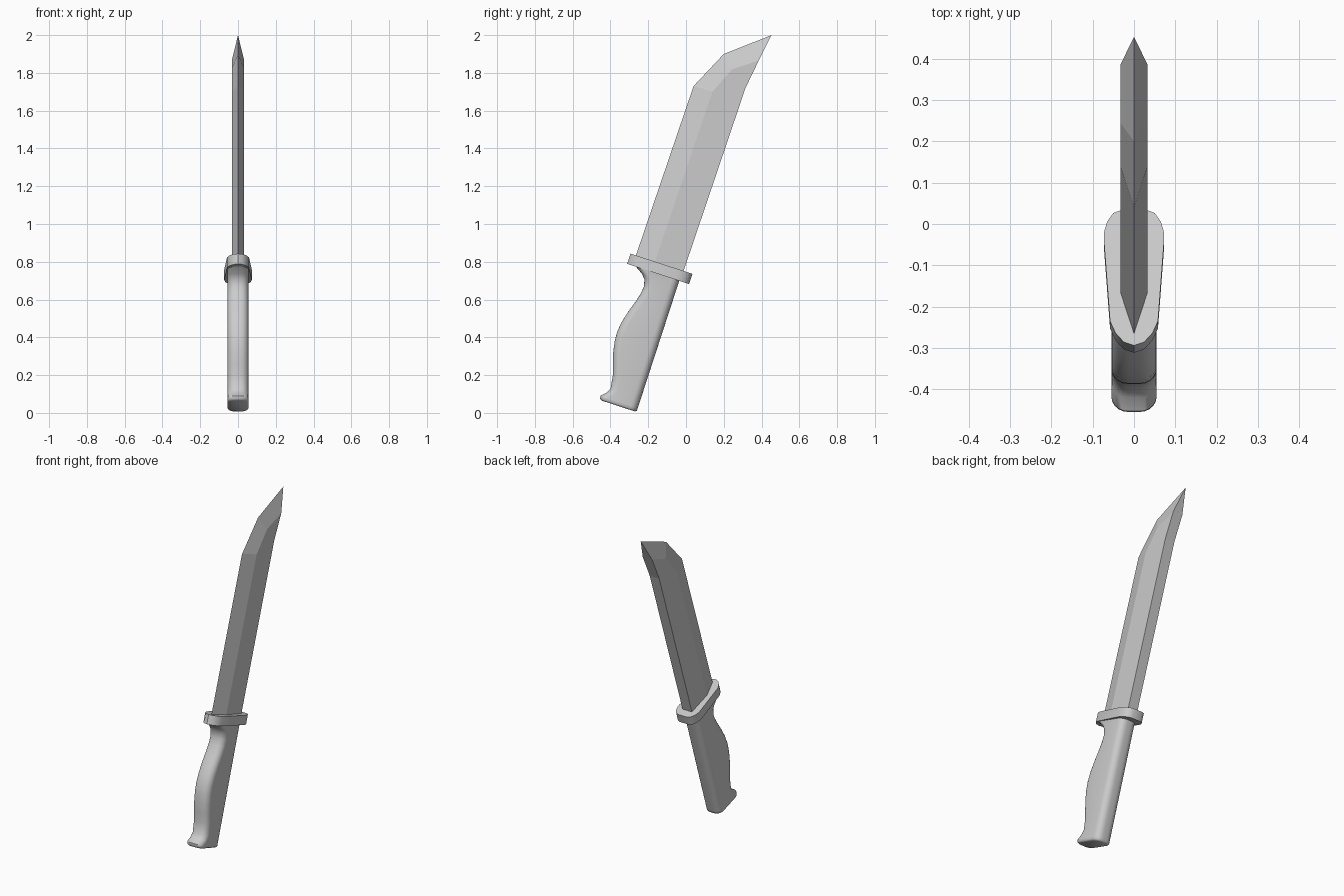
import bpy, bmesh, math
from mathutils import Vector

cube = bpy.data.objects.get("Cube")
if cube:
    bpy.data.objects.remove(cube, do_unlink=True)

steel = bpy.data.materials.new("light_grey")
steel.use_nodes = True
GREY = (0.6, 0.6, 0.6, 1)
steel.diffuse_color = GREY
steel.node_tree.nodes["Principled BSDF"].inputs["Base Color"].default_value = GREY

# Tilted knife frame: "up" runs along the knife, "fore" towards its front edge
ORIGIN = Vector((0, -0.262, 0.005))
UP = Vector((0, 0.31, 0.951)).normalized()
FORE = Vector((0, -UP.z, UP.y))


def place(x, s, t):
    return ORIGIN + Vector((x, 0, 0)) + FORE * s + UP * t


def finish(name, bm, smooth_angle=None):
    bmesh.ops.recalc_face_normals(bm, faces=bm.faces)
    mesh = bpy.data.meshes.new(name)
    bm.to_mesh(mesh)
    bm.free()
    mesh.materials.append(steel)
    obj = bpy.data.objects.new(name, mesh)
    bpy.context.collection.objects.link(obj)
    if smooth_angle:
        bpy.ops.object.select_all(action='DESELECT')
        obj.select_set(True)
        bpy.context.view_layer.objects.active = obj
        bpy.ops.object.shade_smooth_by_angle(angle=math.radians(smooth_angle))
    return obj


def loft(name, rings, smooth_angle):
    bm = bmesh.new()
    loops = [[bm.verts.new(p) for p in ring] for ring in rings]
    n = len(loops[0])
    for a, b in zip(loops, loops[1:]):
        for i in range(n):
            j = (i + 1) % n
            bm.faces.new((a[i], a[j], b[j], b[i]))
    bm.faces.new(loops[0])
    bm.faces.new(loops[-1])
    return finish(name, bm, smooth_angle)


# Blade: sharp front edge, bevel up to a ridge, flat sides and flat spine
HALF = 0.033
edge = [(-0.268, 0.825), (0.04, 1.73), (0.20, 1.90), (0.453, 2.0)]
ridge = [(-0.168, 0.79), (0.14, 1.70), (0.245, 1.82), (0.385, 1.865)]
spine = [(-0.02, 0.73), (0.315, 1.72)]
bm = bmesh.new()
front = [bm.verts.new((0, y, z)) for y, z in edge]
sides = []
for sx in (-HALF, HALF):
    r = [bm.verts.new((sx, y, z)) for y, z in ridge]
    b = [bm.verts.new((sx, y, z)) for y, z in spine]
    for i in range(3):
        bm.faces.new((front[i], front[i + 1], r[i + 1], r[i]))
    bm.faces.new(r + b[::-1])
    sides.append((r, b))
(r0, b0), (r1, b1) = sides
bm.faces.new((b0[0], b0[1], b1[1], b1[0]))
bm.faces.new((b0[1], r0[3], r1[3], b1[1]))
bm.faces.new((r0[3], front[3], r1[3]))
bm.faces.new((front[0], r0[0], b0[0], b1[0], r1[0]))
finish("blade", bm)

# Guard: rounded plate, wider towards the back
half_outline = [(0, 0.29), (0.025, 0.281), (0.045, 0.258), (0.058, 0.228),
                (0.073, 0.02), (0.072, 0), (0.065, -0.025), (0.05, -0.047), (0.03, -0.055)]
outline = half_outline + [(-x, s) for x, s in half_outline[:0:-1]]
loft("guard", [[place(x, s, t) for x, s in outline] for t in (0.73, 0.787)], 35)

# Handle: rounded-rectangle sections following the finger-shaped front
stations = [(0.007, 0.205), (0.022, 0.208), (0.048, 0.182), (0.075, 0.169), (0.145, 0.179),
            (0.2, 0.197), (0.261, 0.215), (0.32, 0.226), (0.372, 0.229), (0.43, 0.222),
            (0.495, 0.205), (0.55, 0.187), (0.601, 0.173), (0.645, 0.168), (0.68, 0.178),
            (0.705, 0.2), (0.735, 0.25)]


def section(t, depth, inset=0.0):
    width, radius, steps = 0.055, 0.04, 5
    ring = []
    for corner in range(4):
        cx = (width - radius) * (1 if corner in (0, 3) else -1)
        cs = depth - radius if corner < 2 else radius
        for k in range(steps + 1):
            a = math.pi / 2 * (corner + k / steps)
            ring.append(place(cx + (radius - inset) * math.cos(a),
                              cs + (radius - inset) * math.sin(a), t))
    return ring


rings = [section(0, 0.202, 0.008)] + [section(t, d) for t, d in stations]
loft("handle", rings, 50)
